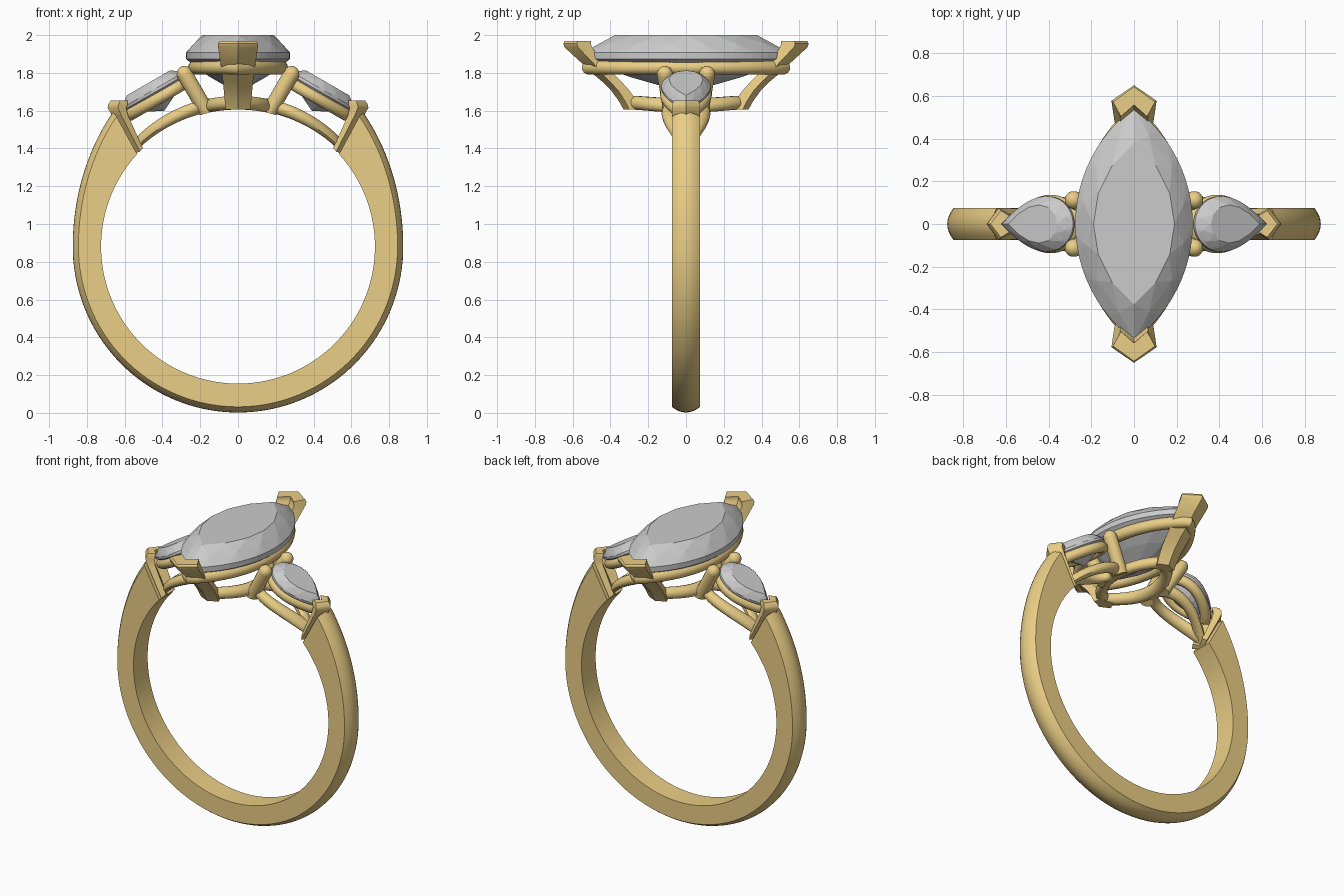
import bpy, bmesh
from math import sin, cos, pi, sqrt, radians, atan2, hypot
from mathutils import Vector

if "Cube" in bpy.data.objects:
    bpy.data.objects.remove(bpy.data.objects["Cube"])

gold = bpy.data.materials.new("gold")
gold.diffuse_color = (0.83, 0.62, 0.24, 1)
gold.use_nodes = True
gold.node_tree.nodes["Principled BSDF"].inputs["Base Color"].default_value = gold.diffuse_color
CZ, FINGER = 0.88, 0.725      # finger hole centre height and radius


def finish(bm, name, metal=True):
    bmesh.ops.recalc_face_normals(bm, faces=bm.faces)
    me = bpy.data.meshes.new(name)
    bm.to_mesh(me)
    bm.free()
    ob = bpy.data.objects.new(name, me)
    bpy.context.collection.objects.link(ob)
    if metal:
        me.materials.append(gold)
        bpy.ops.object.select_all(action='DESELECT')
        ob.select_set(True)
        bpy.context.view_layer.objects.active = ob
        bpy.ops.object.shade_smooth_by_angle(angle=radians(32))
    return ob


def loft(name, rings, wrap=False):
    """Skin closed loops; anything inside the finger hole is pushed out to its wall."""
    bm = bmesh.new()
    rows = []
    for ring in rings:
        row = []
        for x, y, z in ring:
            r = hypot(x, z - CZ)
            if r < FINGER:
                x, z = x * FINGER / r, CZ + (z - CZ) * FINGER / r
            row.append(bm.verts.new((x, y, z)))
        rows.append(row)
    n = len(rows[0])
    for i in range(len(rows) if wrap else len(rows) - 1):
        a, b = rows[i], rows[(i + 1) % len(rows)]
        for j in range(n):
            k = (j + 1) % n
            bm.faces.new((a[j], a[k], b[k], b[j]))
    if not wrap:
        bm.faces.new(rows[0])
        bm.faces.new(rows[-1])
    return finish(bm, name)


def marquise(n, l, w):
    R = (l * l + w * w) / (2 * w)
    A = atan2(l, R - w)
    h = n // 2
    arc = [(R * sin(A - 2 * A * k / h), R * cos(A - 2 * A * k / h) - R + w) for k in range(h)]
    return arc + [(-u, -v) for u, v in arc]


def pear(n, l, w):
    """Point at +l, round end at -l, widest a little towards the round end."""
    pts = []
    m = -0.26 * l
    for k in range(n):
        t = 2 * pi * k / n
        if cos(t) < 0:
            pts.append((m + (l + m) * cos(t), w * sin(t)))
        else:
            s = 1 - abs(t if t < pi else 2 * pi - t) / (pi / 2)
            pts.append((m + (l - m) * s, w * (1 - s ** 1.9) * (1 if t < pi else -1)))
    return pts


def tube(name, outline, frame, r, seg=14):
    """Round rail following a closed outline."""
    rings = []
    n = len(outline)
    for i, (u, v) in enumerate(outline):
        a, b = outline[i - 1], outline[(i + 1) % n]
        d = Vector((b[1] - a[1], a[0] - b[0])).normalized()
        rings.append([frame(u + d.x * r * cos(t), v + d.y * r * cos(t), r * sin(t))
                      for t in (2 * pi * k / seg for k in range(seg))])
    return loft(name, rings, True)


def gem(name, shape, l, w, frame, crown, girdle, depth, facets):
    """Faceted stone: convex hull of table, crown, girdle, pavilion and culet."""
    full, small = shape(48, l, w), shape(facets, l, w)
    offset = shape(facets * 2, l, w)[1::2]
    layers = [(small, 0.69, crown), (offset, 0.87, crown * 0.52), (full, 1, 0),
              (full, 1, -girdle), (small, 0.55, -girdle - (depth - girdle) * 0.52)]
    bm = bmesh.new()
    for pts, s, h in layers:
        for u, v in pts:
            bm.verts.new(frame(u * s, v * s, h))
    bm.verts.new(frame(0, 0, -depth))
    bmesh.ops.convex_hull(bm, input=bm.verts)
    bmesh.ops.dissolve_limit(bm, angle_limit=0.02, verts=bm.verts, edges=bm.edges)
    return finish(bm, name, False)


def v_prong(name, sections, place):
    """Chevron claw: sections of (tip reach, height, half width, arm depth, thickness)."""
    rings = []
    for o, z, h, d, t in sections:
        half = [(o - d, h), (o - d - t * 0.8, h * 0.62)]
        ring = [(o, 0)] + half + [(o - t, 0)] + [(a, -b) for a, b in reversed(half)]
        rings.append([place(a, b, z) for a, b in ring])
    return loft(name, rings)


# band: flat sides, domed outside, thickening towards the shoulders
rings = []
for i in range(97):
    t = -1 + 2 * i / 96
    ai, ao = radians(-90 + 132.5 * t), radians(-90 + 137 * t)
    b = 1.09 if sin(ao) > 0 else 0.878
    ro = 1 / sqrt((cos(ao) / 0.875) ** 2 + (sin(ao) / b) ** 2)
    prof = [(FINGER, ai, 0.075), (FINGER, ai, -0.075)]
    for k in range(9):
        y = -1 + k / 4
        prof.append((ro - 0.03 * y * y, ao, 0.075 * y))
    rings.append([(r * cos(a), y, CZ + r * sin(a)) for r, a, y in prof])
loft("band", rings)

# centre stone, its upper rail and the lower rail curved round the finger
gem("centre_stone", marquise, 0.545, 0.275, lambda u, v, w: (v, u, 1.908 + w),
    0.092, 0.035, 0.215, 12)
tube("centre_upper_rail", marquise(64, 0.515, 0.228),
     lambda u, v, w: (v, u, 1.828 + w), 0.037)
tube("centre_lower_rail", marquise(64, 0.29, 0.15),
     lambda u, v, w: (v, u, CZ + sqrt(0.762 ** 2 - v * v) + w), 0.037)

# chevron claws on both points of the centre stone
for s, side in ((-1, "front"), (1, "back")):
    v_prong(side + "_claw", [
        (0.33, 1.605, 0.066, 0.03, 0.075), (0.355, 1.65, 0.07, 0.033, 0.075),
        (0.395, 1.705, 0.075, 0.037, 0.075), (0.445, 1.755, 0.08, 0.042, 0.075),
        (0.505, 1.805, 0.085, 0.05, 0.075), (0.55, 1.85, 0.093, 0.06, 0.075),
        (0.643, 1.935, 0.105, 0.072, 0.09), (0.65, 1.955, 0.105, 0.072, 0.093),
        (0.642, 1.968, 0.098, 0.07, 0.085)],
        lambda a, b, z: (b, s * a, z))

# side stones and their settings, mirrored left and right
for s, side in ((-1, "left"), (1, "right")):
    def tilted(u, v, w):
        return (s * (0.452 + 0.866 * u + 0.5 * w), v, 1.708 - 0.5 * u + 0.866 * w)

    def bent(u, v, w):
        x = 0.345 + u
        return (s * x, v, CZ + sqrt(0.765 ** 2 - x * x) + w)

    gem(side + "_stone", pear, 0.192, 0.13, tilted, 0.045, 0.015, 0.125, 12)
    tube(side + "_upper_rail", pear(48, 0.168, 0.104),
         lambda u, v, w: tilted(u, v, w - 0.052), 0.033)
    tube(side + "_lower_rail", pear(48, 0.18, 0.092), bent, 0.037)
    v_prong(side + "_shoulder_claw", [
        (0.55, 1.37, 0.072, 0.045, 0.04), (0.668, 1.575, 0.075, 0.05, 0.045),
        (0.69, 1.615, 0.075, 0.055, 0.055), (0.688, 1.632, 0.075, 0.055, 0.06),
        (0.672, 1.655, 0.062, 0.048, 0.05)],
        lambda a, b, z: (s * a, b, z))

    # pair of round, domed prongs between centre and side stone
    for f, end in ((-1, "front"), (1, "back")):
        p0 = Vector((s * 0.165, f * 0.078, 1.59))
        p1 = Vector((s * 0.283, f * 0.112, 1.795))
        d = (p1 - p0).normalized()
        e1 = d.cross(Vector((0, 1, 0))).normalized()
        e2 = d.cross(e1)
        R = 0.042
        stations = [(p0, R)] + [(p1 + d * R * sin(a), R * cos(a))
                                for a in (radians(x) for x in (0, 20, 40, 60, 75, 86))]
        loft(f"{side}_{end}_round_prong",
             [[c + r * (e1 * cos(t) + e2 * sin(t)) for t in (2 * pi * k / 18 for k in range(18))]
              for c, r in stations])
